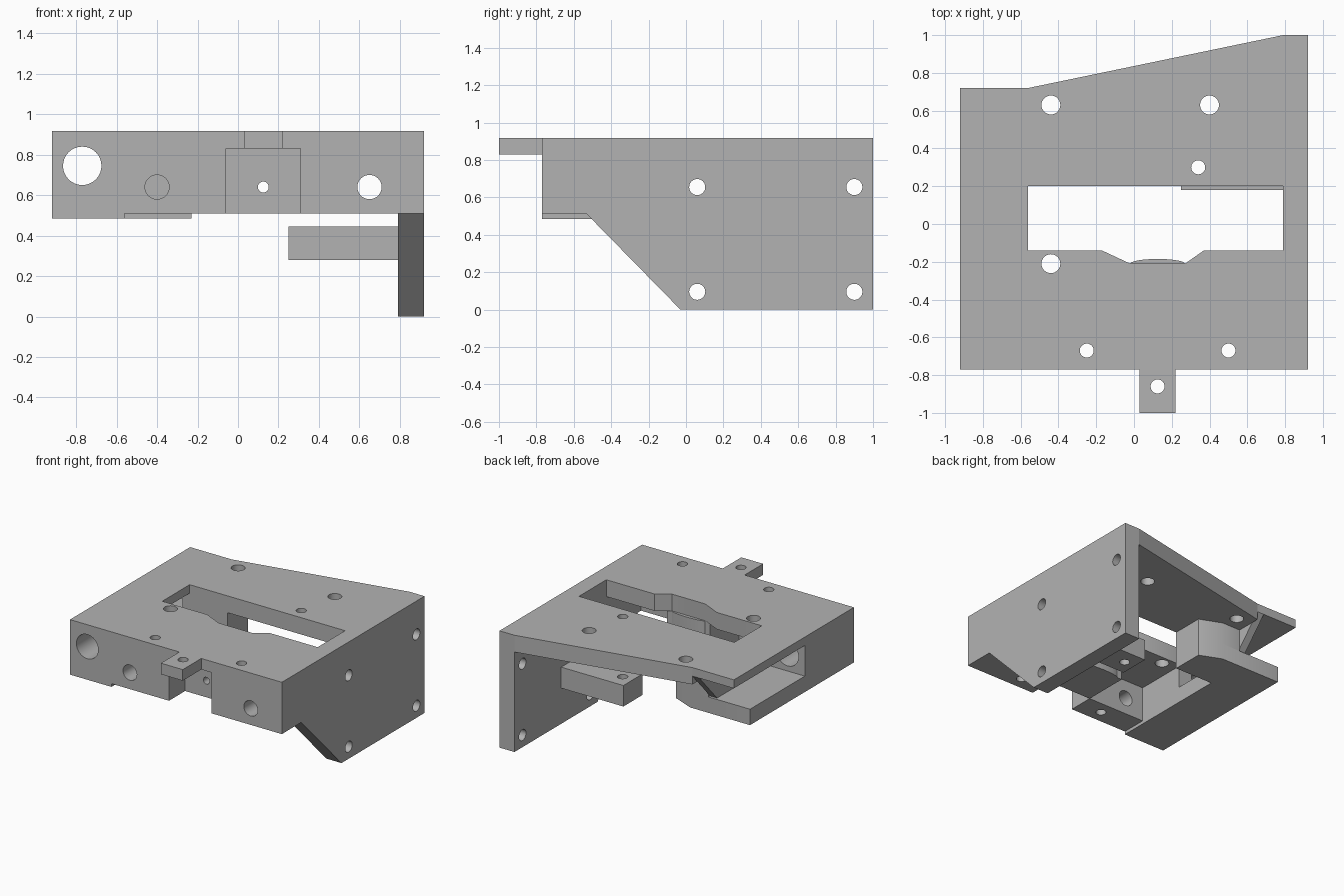
import bpy, bmesh, math
from mathutils import Matrix, Vector

cube = bpy.data.objects.get("Cube")
if cube:
    bpy.data.objects.remove(cube, do_unlink=True)

grey = bpy.data.materials.new("plain grey")
grey.use_nodes = True
grey.diffuse_color = (0.45, 0.45, 0.45, 1)
grey.node_tree.nodes["Principled BSDF"].inputs["Base Color"].default_value = (0.45, 0.45, 0.45, 1)

TOP, LOW, THICK, THIN = 0.917, 0.51, 0.785, 0.85
LEFT, RIGHT, INNER, POCKET = -0.92, 0.92, 0.79, -0.56
FRONT, WALL_BACK = -0.77, -0.57
parts = []


def finish(name, bm, solid=True):
    bmesh.ops.recalc_face_normals(bm, faces=bm.faces)
    mesh = bpy.data.meshes.new(name)
    bm.to_mesh(mesh)
    bm.free()
    ob = bpy.data.objects.new(name, mesh)
    bpy.context.collection.objects.link(ob)
    mesh.materials.append(grey)
    if solid:
        parts.append(ob)
    return ob


def prism(name, outline, lo, hi, axis="z", solid=True):
    """Extrude an outline: (x, y) along z, or (y, z) along x."""
    place = (lambda a, b: (a, b, lo)) if axis == "z" else (lambda a, b: (lo, a, b))
    move = Vector((0, 0, hi - lo)) if axis == "z" else Vector((hi - lo, 0, 0))
    bm = bmesh.new()
    face = bm.faces.new([bm.verts.new(place(*p)) for p in outline])
    new = bmesh.ops.extrude_face_region(bm, geom=[face])["geom"]
    bmesh.ops.translate(bm, vec=move, verts=[v for v in new if isinstance(v, bmesh.types.BMVert)])
    return finish(name, bm, solid)


def box(name, x0, x1, y0, y1, z0, z1):
    return prism(name, [(x0, y0), (x1, y0), (x1, y1), (x0, y1)], z0, z1)


def cut(ob, cutter):
    mod = ob.modifiers.new("cut", "BOOLEAN")
    mod.operation, mod.solver, mod.object = "DIFFERENCE", "EXACT", cutter
    cutter.hide_render = True
    cutter.hide_set(True)


# Top plate: thick main area and a thinner strip on the far side
plate = prism("top_plate", [(POCKET, FRONT), (INNER, FRONT), (INNER, 1),
                            (POCKET, 0.72)], THICK, TOP)
box("thin_plate_strip", LEFT, POCKET, FRONT, 0.72, THIN, TOP)
window = prism("window_cutter", [(POCKET, 0.2), (POCKET, -0.14), (-0.17, -0.14),
                                 (-0.02, -0.21), (0.27, -0.21), (0.37, -0.14),
                                 (INNER, -0.14), (INNER, 0.2)], 0.7, 1, solid=False)
cut(plate, window)
notch = prism("notch_cutter", [(-0.06, -0.9), (0.31, -0.9), (0.31, WALL_BACK),
                               (-0.06, WALL_BACK)], 0.4, 0.83, solid=False)
cut(plate, notch)
box("front_tab", 0.03, 0.22, -1, FRONT, 0.83, TOP)

# Side wall with its sloped lower front corner
prism("side_wall", [(FRONT, TOP), (FRONT, LOW), (-0.53, LOW), (-0.03, 0),
                    (1, 0), (1, TOP)], INNER, RIGHT, "x")

# Front wall blocks either side of the notch, and the boss behind it
box("front_wall_left", POCKET, -0.06, FRONT, WALL_BACK, LOW, THICK)
box("front_wall_right", 0.31, INNER, FRONT, WALL_BACK, LOW, THICK)
box("centre_boss", -0.06, 0.31, WALL_BACK, -0.21, LOW, THICK)
nose = [(0.125 - 0.145 * math.cos(math.pi * i / 10),
         -0.21 + 0.025 * math.sin(math.pi * i / 10)) for i in range(11)]
prism("boss_nose", nose, LOW, THICK)
box("left_block", LEFT, POCKET, FRONT, -0.16, 0.485, THIN)

# Lower shelf, its column up to the plate, and the sloped rib
prism("lower_shelf", [(LEFT, -0.16), (POCKET, -0.16), (POCKET, 0.2), (-0.23, 0.2),
                      (-0.23, 0.45), (-0.4, 0.52), (LEFT, 0.52)], 0.485, 0.61)
prism("shelf_column", [(POCKET, 0.2), (-0.23, 0.2), (-0.23, 0.45), (-0.4, 0.52),
                       (POCKET, 0.52)], 0.61, THICK)
prism("sloped_rib", [(0.2, 0.61), (0.5, 0.61), (0.72, THIN), (0.2, THIN)],
      -0.62, POCKET, "x")

# Arm fixed to the inside of the side wall
box("inner_arm", 0.25, INNER, 0.18, 0.42, 0.28, 0.445)

# Drilled holes: centre, radius and depth for each direction
bm = bmesh.new()


def drill(centre, radius, depth, axis):
    turn = {"x": Matrix.Rotation(math.pi / 2, 4, "Y"),
            "y": Matrix.Rotation(math.pi / 2, 4, "X"), "z": Matrix()}[axis]
    bmesh.ops.create_cone(bm, cap_ends=True, segments=32, radius1=radius,
                          radius2=radius, depth=depth,
                          matrix=Matrix.Translation(centre) @ turn)


for x, y, r in [(-0.44, 0.63, 0.05), (0.4, 0.63, 0.05), (-0.44, -0.21, 0.05),
                (0.34, 0.3, 0.037), (-0.25, -0.67, 0.037), (0.5, -0.67, 0.037),
                (0.125, -0.86, 0.037)]:
    drill((x, y, 0.6), r, 1, "z")
for x, z, r in [(-0.77, 0.745, 0.095), (-0.4, 0.64, 0.06), (0.65, 0.64, 0.06),
                (0.125, 0.64, 0.027)]:
    drill((x, -0.5, z), r, 0.8, "y")
for y in (0.06, 0.9):
    for z in (0.095, 0.655):
        drill((0.85, y, z), 0.043, 0.3, "x")
holes = finish("hole_cutter", bm, solid=False)

# Cut the holes, then smooth the bores while keeping edges sharp
for ob in parts:
    cut(ob, holes)
bpy.context.view_layer.update()
graph = bpy.context.evaluated_depsgraph_get()
baked = [bpy.data.meshes.new_from_object(ob.evaluated_get(graph)) for ob in parts]
for ob, mesh in zip(parts, baked):
    ob.modifiers.clear()
    ob.data = mesh
for cutter in (holes, window, notch):
    bpy.data.objects.remove(cutter, do_unlink=True)
bpy.ops.object.select_all(action="DESELECT")
for ob in parts:
    ob.select_set(True)
bpy.context.view_layer.objects.active = plate
bpy.ops.object.shade_smooth_by_angle(angle=math.radians(30))
